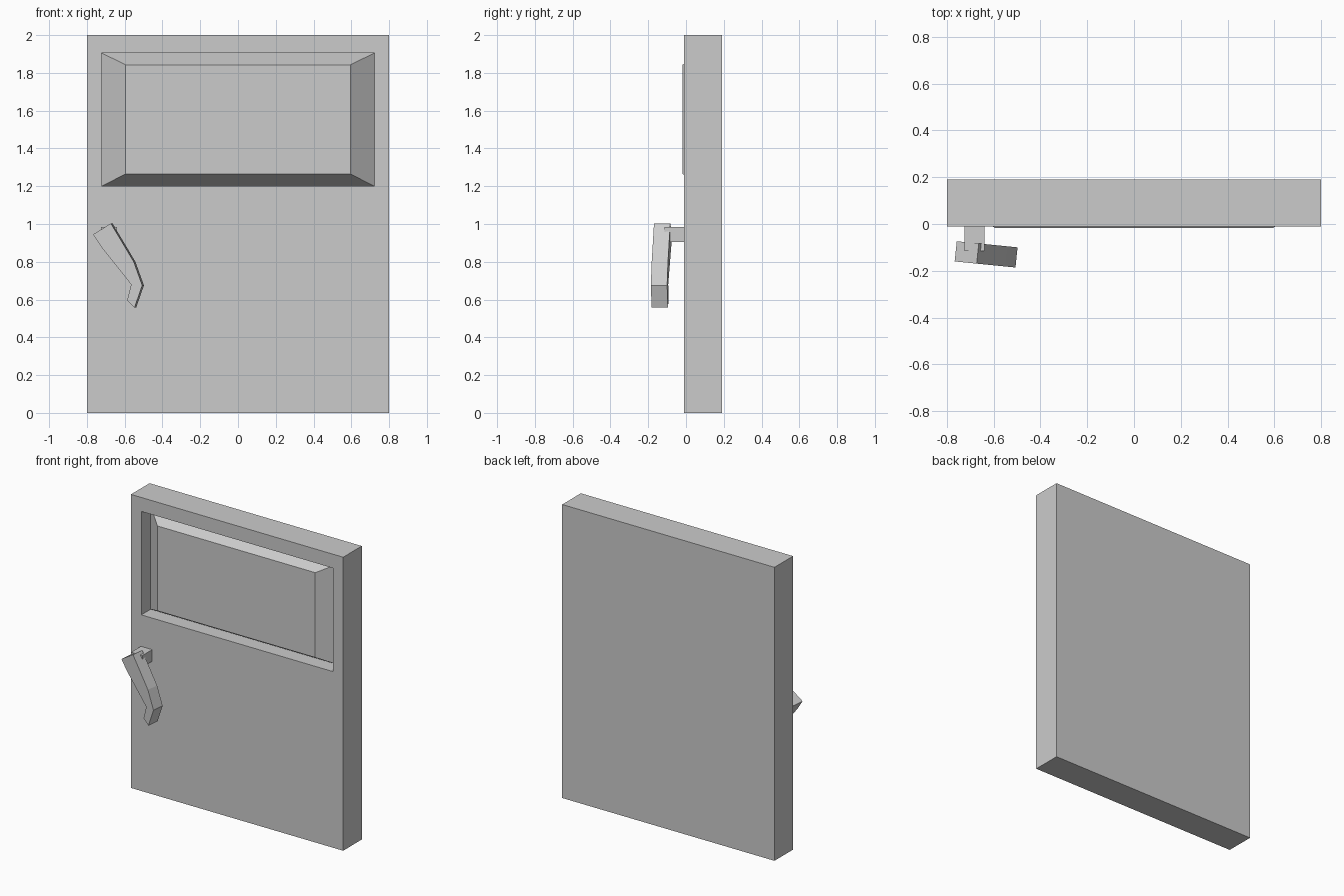
import bpy, bmesh
from mathutils import Vector

if "Cube" in bpy.data.objects:
    bpy.data.objects.remove(bpy.data.objects["Cube"])


def finish(name, bm):
    bmesh.ops.recalc_face_normals(bm, faces=bm.faces)
    mesh = bpy.data.meshes.new(name)
    bm.to_mesh(mesh)
    bm.free()
    obj = bpy.data.objects.new(name, mesh)
    bpy.context.collection.objects.link(obj)
    return obj


def box(x0, x1, y0, y1, z0, z1):
    bm = bmesh.new()
    bmesh.ops.create_cube(bm, size=1)
    for v in bm.verts:
        v.co = Vector((x1 if v.co.x > 0 else x0,
                       y1 if v.co.y > 0 else y0,
                       z1 if v.co.z > 0 else z0))
    return bm


def inset_to(bm, face, x, z0, z1, y):
    """Inset a front-facing face and move its ring to a given rectangle."""
    bmesh.ops.inset_region(bm, faces=[face], thickness=0.02)
    c = face.calc_center_median()
    for v in face.verts:
        v.co = Vector((x if v.co.x > c.x else -x, y,
                       z1 if v.co.z > c.z else z0))


# Door slab with a recess and a bevelled raised panel
bm = box(-0.8, 0.8, -0.01, 0.19, 0, 2)
bm.normal_update()
front = min(bm.faces, key=lambda f: f.calc_center_median().y)
inset_to(bm, front, 0.722, 1.2, 1.905, -0.01)   # opening edge
ring = bmesh.ops.extrude_discrete_faces(bm, faces=[front])["faces"]
panel = ring[0]
for v in panel.verts:                            # straight recess walls
    v.co.y = 0.09
bm.normal_update()
inset_to(bm, panel, 0.595, 1.265, 1.843, -0.018)  # raised panel
finish("door_panel", bm)

# Handle stem
finish("handle_stem", box(-0.725, -0.64, -0.115, -0.005, 0.905, 0.985))

# Bent lever: front profile (x, z), slightly turned about the vertical
profile = [(-0.767, 0.945), (-0.673, 1.003), (-0.552, 0.80), (-0.507, 0.675),
           (-0.548, 0.557), (-0.587, 0.595), (-0.566, 0.68), (-0.725, 0.88)]
bm = bmesh.new()
verts = [bm.verts.new((x, -0.16 - 0.1 * (x + 0.767), z)) for x, z in profile]
face = bm.faces.new(verts)
new = bmesh.ops.extrude_face_region(bm, geom=[face])["geom"]
bmesh.ops.translate(bm, vec=(0.009, 0.086, 0),
                    verts=[g for g in new if isinstance(g, bmesh.types.BMVert)])
finish("handle_lever", bm)
